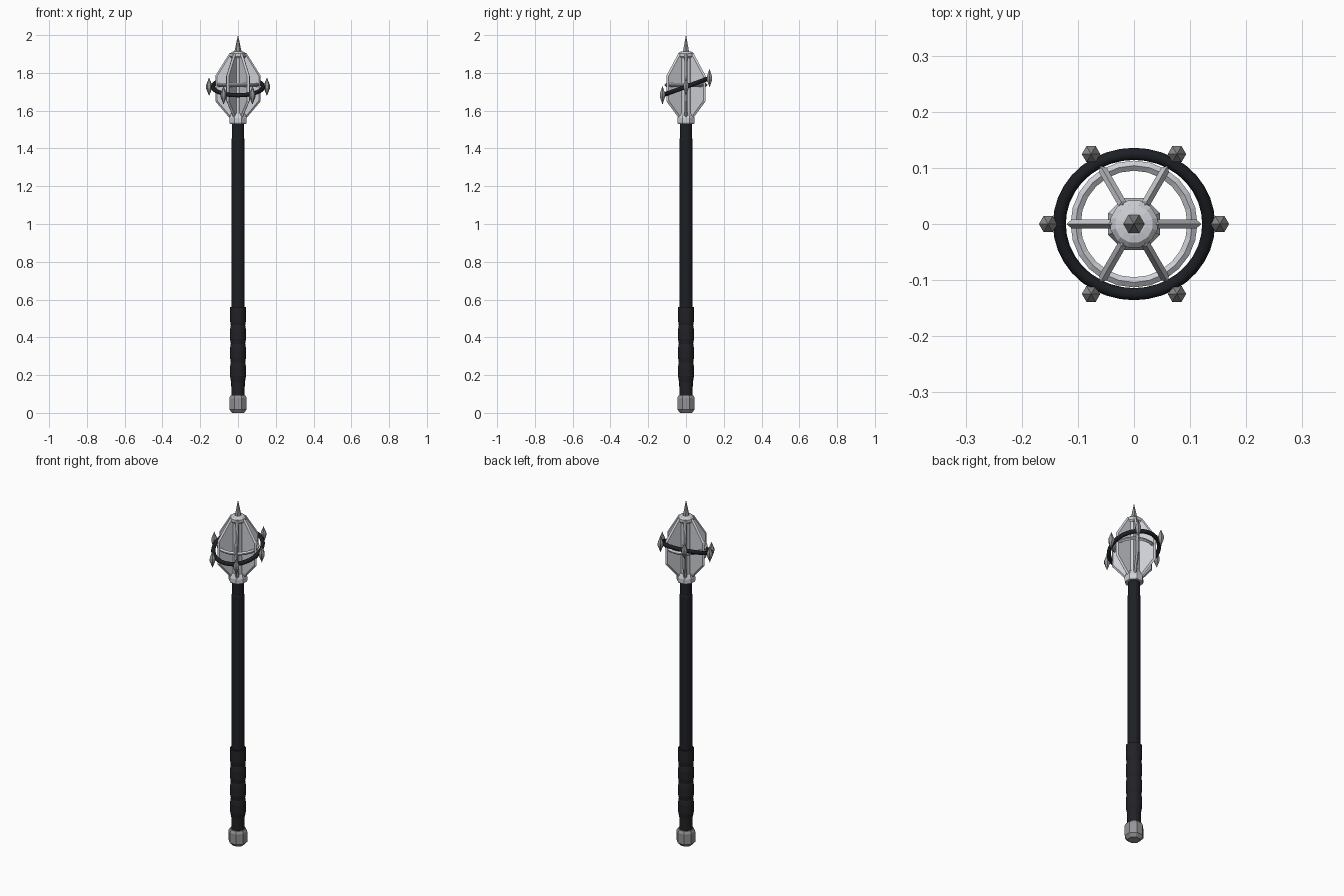
import bpy, bmesh, math
from mathutils import Matrix, Vector

if "Cube" in bpy.data.objects:
    bpy.data.objects.remove(bpy.data.objects["Cube"])


def material(name, c):
    m = bpy.data.materials.new(name)
    m.diffuse_color = (*c, 1)
    m.use_nodes = True
    m.node_tree.nodes["Principled BSDF"].inputs["Base Color"].default_value = m.diffuse_color
    return m


SILVER = material("silver", (0.62, 0.63, 0.67))
STEEL = material("steel", (0.3, 0.3, 0.31))
SHAFT = material("dark_shaft", (0.012, 0.014, 0.018))
LEATHER = material("leather", (0.016, 0.015, 0.019))


def finish(name, bm, mat, smooth=False):
    bmesh.ops.recalc_face_normals(bm, faces=bm.faces)
    me = bpy.data.meshes.new(name)
    bm.to_mesh(me)
    bm.free()
    me.materials.append(mat)
    for p in me.polygons:
        p.use_smooth = smooth
    ob = bpy.data.objects.new(name, me)
    bpy.context.collection.objects.link(ob)
    return ob


def lathe(name, profile, sides, mat, turn=0.0, closed=False, matrix=None, smooth=False):
    """Revolve (radius, z) points; open profiles get end caps."""
    bm = bmesh.new()
    rings = [[bm.verts.new((r * math.cos(turn + math.tau * i / sides),
                            r * math.sin(turn + math.tau * i / sides), z))
              for i in range(sides)] for r, z in profile]
    pairs = list(zip(rings, rings[1:] + rings[:1]))
    for a, b in pairs if closed else pairs[:-1]:
        for i in range(sides):
            j = (i + 1) % sides
            bm.faces.new((a[i], a[j], b[j], b[i]))
    if not closed:
        bm.faces.new(rings[0])
        bm.faces.new(rings[-1])
    if matrix:
        bm.transform(matrix)
    return finish(name, bm, mat, smooth)


# Pommel, shaft and wrapped grip
lathe("pommel", [(0.034, 0), (0.05, 0.018), (0.05, 0.078), (0.043, 0.092)],
      8, STEEL, math.pi / 8)
lathe("shaft", [(0.034, 0.08), (0.034, 1.45), (0.032, 1.455), (0.032, 1.55)], 16, SHAFT)
grip = [(0.035, 0.085), (0.036, 0.16)]
for i in range(4):
    z = 0.17 + i * 0.098
    grip += [(0.038, z), (0.0425, z + 0.025), (0.0425, z + 0.07), (0.039, z + 0.095)]
grip[-1] = (0.042, 0.56)
lathe("grip", grip, 16, LEATHER)

# Head core: collar, inner column, cap
lathe("head_collar", [(0.046, 1.53), (0.05, 1.537), (0.05, 1.56), (0.04, 1.585)],
      8, SILVER, math.pi / 8)
lathe("head_core", [(0.034, 1.55), (0.034, 1.9)], 12, SILVER)
lathe("head_cap", [(0.036, 1.878), (0.043, 1.886), (0.043, 1.902), (0.034, 1.911),
                   (0.02, 1.914)], 12, SILVER, math.pi / 12)
lathe("top_spike", [(0.021, 1.905), (0.016, 1.925), (0.0005, 2.0)], 6, STEEL)


# Flanges: plates with a ridged outer edge
def flange(name, angle):
    outer = [(0.02, 1.56), (0.048, 1.565), (0.12, 1.65), (0.12, 1.785), (0.045, 1.905), (0.02, 1.905)]
    inner = [(0.02, 1.565), (0.044, 1.573), (0.111, 1.654), (0.111, 1.782), (0.041, 1.896), (0.02, 1.896)]
    bm = bmesh.new()
    loops = [[bm.verts.new((x, y, z)) for x, z in pts]
             for pts, y in ((inner, -0.008), (outer, 0), (inner, 0.008))]
    for a, b in zip(loops, loops[1:]):
        for i in range(6):
            j = (i + 1) % 6
            bm.faces.new((a[i], a[j], b[j], b[i]))
    bm.faces.new(loops[0])
    bm.faces.new(loops[2])
    bm.transform(Matrix.Rotation(angle, 4, 'Z'))
    finish(name, bm, SILVER)


for i in range(6):
    flange(f"flange_{i + 1}", i * math.pi / 3)

# Level band joining the flanges
lathe("inner_band", [(0.095, 1.733), (0.104, 1.726), (0.113, 1.733), (0.113, 1.739),
                     (0.104, 1.746), (0.095, 1.739)], 24, SILVER, closed=True)

# Tilted black ring carrying six upright spikes
tilt = Matrix.Translation((0, 0, 1.727)) @ Matrix.Rotation(math.radians(20), 4, 'X')
tube = [(0.133 + 0.0115 * math.cos(math.tau * k / 8),
         0.0115 * math.sin(math.tau * k / 8)) for k in range(8)]
lathe("tilted_ring", tube, 36, SHAFT, closed=True, matrix=tilt, smooth=True)
for i in range(6):
    a = i * math.pi / 3
    pos = tilt @ Vector((0.153 * math.cos(a), 0.153 * math.sin(a), 0))
    lathe(f"ring_spike_{i + 1}", [(0.0005, -0.048), (0.0165, -0.008), (0.0165, 0.008), (0.0005, 0.048)],
          6, STEEL, matrix=Matrix.Translation(pos))
